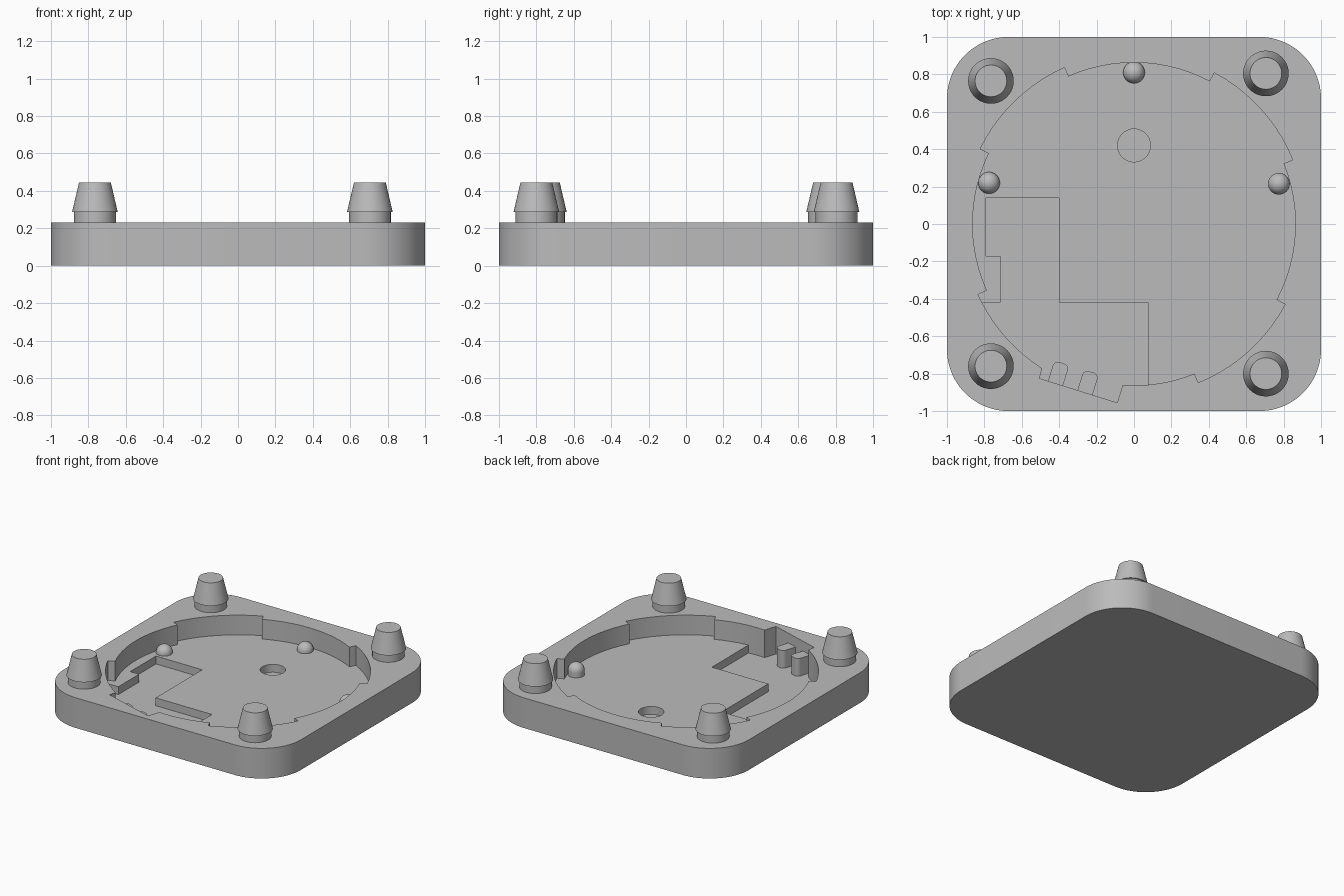
import bpy, bmesh
from math import sin, cos, pi, radians
from mathutils import Matrix, Vector

cube = bpy.data.objects.get("Cube")
if cube:
    bpy.data.objects.remove(cube, do_unlink=True)

grey = bpy.data.materials.new("plain_grey")
grey.use_nodes = True
COLOUR = (0.5, 0.5, 0.5, 1)
grey.diffuse_color = COLOUR
grey.node_tree.nodes["Principled BSDF"].inputs["Base Color"].default_value = COLOUR

TOP, FLOOR, DEEP = 0.23, 0.08, 0.02
R_IN, R_OUT = 0.863, 0.915


def arc(r, a0, a1, cx=0, cy=0, step=4):
    n = max(2, round(abs(a1 - a0) / step))
    angles = [radians(a0 + (a1 - a0) * i / n) for i in range(n + 1)]
    return [(cx + r * cos(a), cy + r * sin(a)) for a in angles]


def finish(bm, name):
    bmesh.ops.recalc_face_normals(bm, faces=bm.faces)
    mesh = bpy.data.meshes.new(name)
    bm.to_mesh(mesh)
    bm.free()
    obj = bpy.data.objects.new(name, mesh)
    bpy.context.collection.objects.link(obj)
    mesh.materials.append(grey)
    bpy.ops.object.select_all(action='DESELECT')
    obj.select_set(True)
    bpy.context.view_layer.objects.active = obj
    bpy.ops.object.shade_smooth_by_angle(angle=radians(30))
    return obj


class Shell:
    """Builds a closed shell from upright walls and flat filled levels."""

    def __init__(self):
        self.bm = bmesh.new()
        self.cache = {}

    def row(self, path, z):
        verts = []
        for x, y in path:
            key = (round(x, 4), round(y, 4), round(z, 4))
            if key not in self.cache:
                self.cache[key] = self.bm.verts.new(key)
            v = self.cache[key]
            if v not in verts:
                verts.append(v)
        return verts

    def wall(self, path, z0, z1, closed=False):
        low, high = self.row(path, z0), self.row(path, z1)
        for i in range(len(low) - (0 if closed else 1)):
            j = (i + 1) % len(low)
            self.bm.faces.new((low[i], low[j], high[j], high[i]))

    def fill(self, z, *loops):
        edges = []
        for loop in loops:
            vs = self.row(loop, z)
            for a, b in zip(vs, vs[1:] + vs[:1]):
                edges.append(self.bm.edges.get((a, b)) or self.bm.edges.new((a, b)))
        bmesh.ops.triangle_fill(self.bm, use_beauty=True, edges=edges, normal=(0, 0, 1))


def lathe(name, profile, x, y, steps=40):
    bm = bmesh.new()
    vs = [bm.verts.new((r, 0, z)) for r, z in profile]
    edges = [bm.edges.new(pair) for pair in zip(vs, vs[1:])]
    bmesh.ops.spin(bm, geom=vs + edges, cent=(0, 0, 0), axis=(0, 0, 1),
                   angle=2 * pi, steps=steps)
    bmesh.ops.remove_doubles(bm, verts=bm.verts, dist=0.0005)
    bmesh.ops.translate(bm, verts=bm.verts, vec=(x, y, 0))
    return finish(bm, name)


# Outlines: rounded square, stepped round recess, angled cable slot, deep step
C = 0.67
outer = [p for a, sx, sy in ((0, 1, 1), (90, -1, 1), (180, -1, -1), (270, 1, -1))
         for p in arc(1 - C, a, a + 90, C * sx, C * sy)]
slot = [(-0.505, -0.825), (-0.09, -0.955)]
lower = arc(R_OUT, 207.4, 237.5) + slot + arc(R_IN, 266, 275)
upper = []
stops = [275, 292, 332, 382, 422, 474, 514, 564.3, 567.4]
for i, (a0, a1) in enumerate(zip(stops, stops[1:])):
    upper += arc(R_OUT if i % 2 else R_IN, a0, a1)
step = [lower[-1], (0.075, -0.42), (-0.40, -0.42), (-0.40, 0.14), (-0.79, 0.14),
        (-0.79, -0.17), (-0.715, -0.17), (-0.715, -0.42), lower[0]]
hole = arc(0.088, 0, 351, 0, 0.42, 9)

# Housing
s = Shell()
s.wall(outer, 0, TOP, True)
s.wall(upper, FLOOR, TOP)
s.wall(lower, FLOOR, TOP)
s.wall(lower, DEEP, FLOOR)
s.wall(step, DEEP, FLOOR)
s.wall(hole, DEEP, FLOOR, True)
s.fill(0, outer)
s.fill(TOP, outer, upper + lower)
s.fill(FLOOR, upper + step[::-1], hole)
s.fill(DEEP, lower + step)
s.fill(DEEP, hole)
finish(s.bm, "housing")

# Tapered corner pegs
peg = [(0, TOP - 0.01), (0.112, TOP - 0.01), (0.112, 0.287), (0.122, 0.287),
       (0.085, 0.445), (0, 0.445)]
for name, x, y in (("peg_front_right", -0.765, -0.76), ("peg_back_right", -0.765, 0.765),
                   ("peg_front_left", 0.705, -0.80), ("peg_back_left", 0.705, 0.805)):
    lathe(name, peg, x, y)

# Round-topped studs on the recess floor
for name, x, y, z in (("stud_back", 0, 0.81, 0.085), ("stud_right", -0.775, 0.22, 0.085),
                      ("stud_left", 0.775, 0.215, 0.115)):
    dome = arc(0.058, 0, 90, 0, z, 9)
    lathe(name, [(0, FLOOR - 0.02), (0.058, FLOOR - 0.02)] + dome, x, y, 32)

# Cable posts standing in the slot
W, L, F = 0.042, 0.115, 0.03
post = [(-W, -0.01), (W, -0.01)] + arc(F, 0, 90, W - F, L - F, 15) + arc(F, 90, 180, F - W, L - F, 15)
for name, x, y in (("cable_post_outer", -0.42, -0.852), ("cable_post_inner", -0.262, -0.901)):
    p = Shell()
    p.wall(post, DEEP - 0.005, 0.155, True)
    p.fill(DEEP - 0.005, post)
    p.fill(0.155, post)
    turn = Matrix.Translation(Vector((x, y, 0))) @ Matrix.Rotation(radians(-17.4), 4, 'Z')
    bmesh.ops.transform(p.bm, matrix=turn, verts=p.bm.verts)
    finish(p.bm, name)
